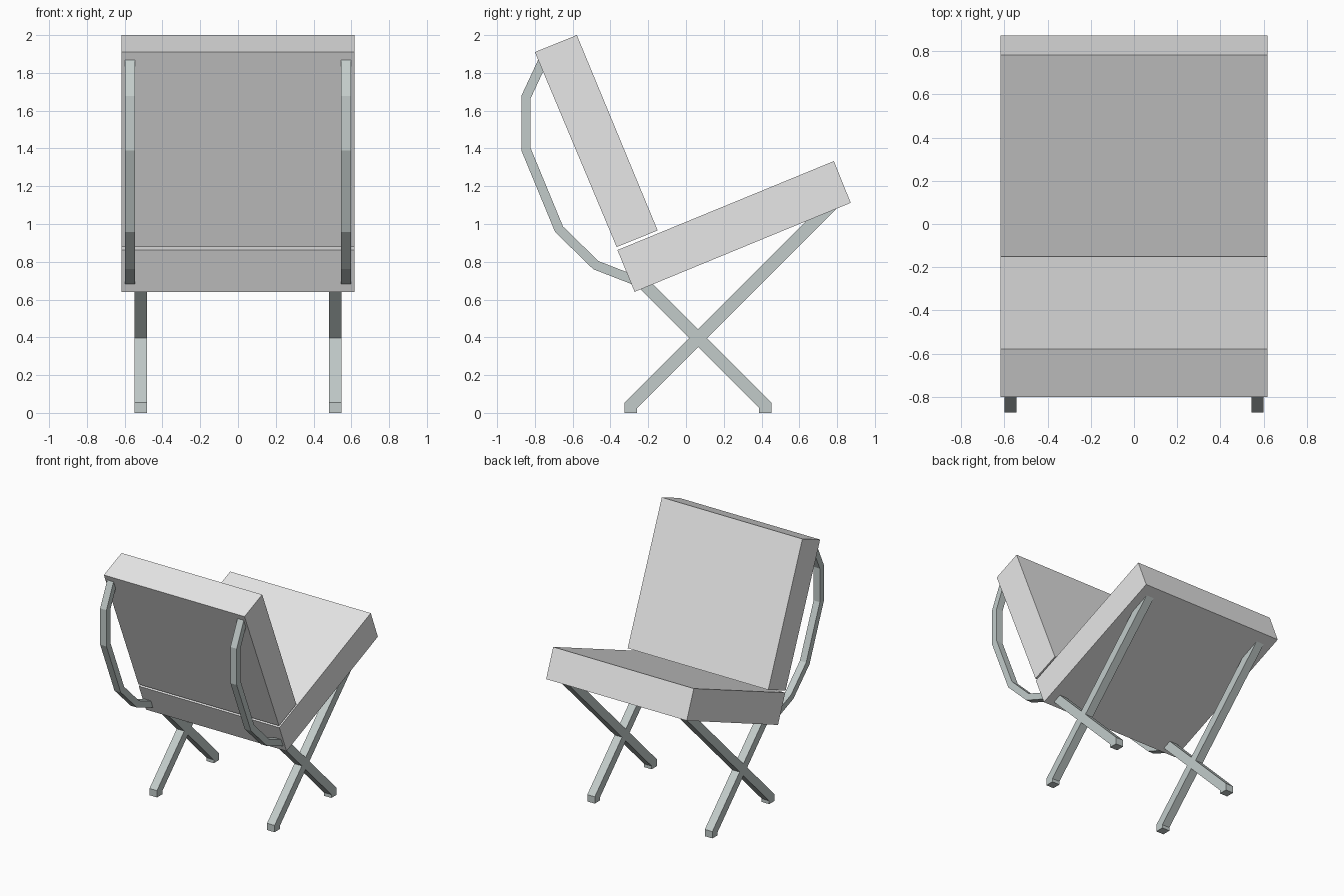
import bpy, bmesh
from mathutils import Vector

if "Cube" in bpy.data.objects:
    bpy.data.objects.remove(bpy.data.objects["Cube"])


def material(name, rgb):
    m = bpy.data.materials.new(name)
    m.diffuse_color = (*rgb, 1.0)
    m.use_nodes = True
    m.node_tree.nodes["Principled BSDF"].inputs["Base Color"].default_value = m.diffuse_color
    return m


fabric = material("pale grey cushion", (0.80, 0.80, 0.80))
metal = material("cool grey frame", (0.54, 0.60, 0.59))


def extrude_profile(name, profile, x0, x1, mat):
    """Solid from a side (y, z) outline, running from x0 to x1."""
    bm = bmesh.new()
    face = bm.faces.new([bm.verts.new((x0, y, z)) for y, z in profile])
    moved = bmesh.ops.extrude_face_region(bm, geom=[face])["geom"]
    bmesh.ops.translate(bm, vec=(x1 - x0, 0, 0),
                        verts=[v for v in moved if isinstance(v, bmesh.types.BMVert)])
    bmesh.ops.recalc_face_normals(bm, faces=bm.faces)
    mesh = bpy.data.meshes.new(name)
    bm.to_mesh(mesh)
    bm.free()
    mesh.materials.append(mat)
    ob = bpy.data.objects.new(name, mesh)
    bpy.context.collection.objects.link(ob)
    return ob


def bar_outline(path, width):
    """Mitred outline of constant width around a (y, z) path."""
    pts = [Vector(p) for p in path]
    dirs = [(b - a).normalized() for a, b in zip(pts, pts[1:])]
    left, right = [], []
    for i, p in enumerate(pts):
        d0, d1 = dirs[max(i - 1, 0)], dirs[min(i, len(dirs) - 1)]
        n0, n1 = Vector((-d0.y, d0.x)), Vector((-d1.y, d1.x))
        n = (n0 + n1).normalized()
        off = n * (width / 2 / n.dot(n1))
        left.append(p + off)
        right.append(p - off)
    return [tuple(p) for p in left + right[::-1]]


def bar_pair(name, path, width, x0, x1):
    """Bar on the right side, mirrored to the left."""
    ob = extrude_profile(name, bar_outline(path, width), x0, x1, metal)
    ob.modifiers.new("mirror", 'MIRROR')
    return ob


# Cushions
extrude_profile("back_cushion", [(-0.80, 1.91), (-0.578, 2.0), (-0.15, 0.966), (-0.367, 0.878)],
                -0.617, 0.617, fabric)
extrude_profile("seat_cushion", [(-0.363, 0.862), (0.783, 1.333), (0.872, 1.112), (-0.272, 0.641)],
                -0.617, 0.617, fabric)

# Crossed legs with short upright feet
bar_pair("front_foot_leg", [(0.42, 0), (0.42, 0.04), (-0.20, 0.66), (-0.215, 0.675)], 0.067, 0.483, 0.549)
bar_pair("rear_foot_leg", [(-0.292, 0), (-0.292, 0.04), (0.775, 1.107)], 0.067, 0.483, 0.549)

# Bent bars joining the seat to the back
bar_pair("back_brace", [(-0.75, 1.88), (-0.847, 1.672), (-0.847, 1.395), (-0.672, 0.972),
                        (-0.477, 0.782), (-0.24, 0.69)], 0.05, 0.544, 0.599)
